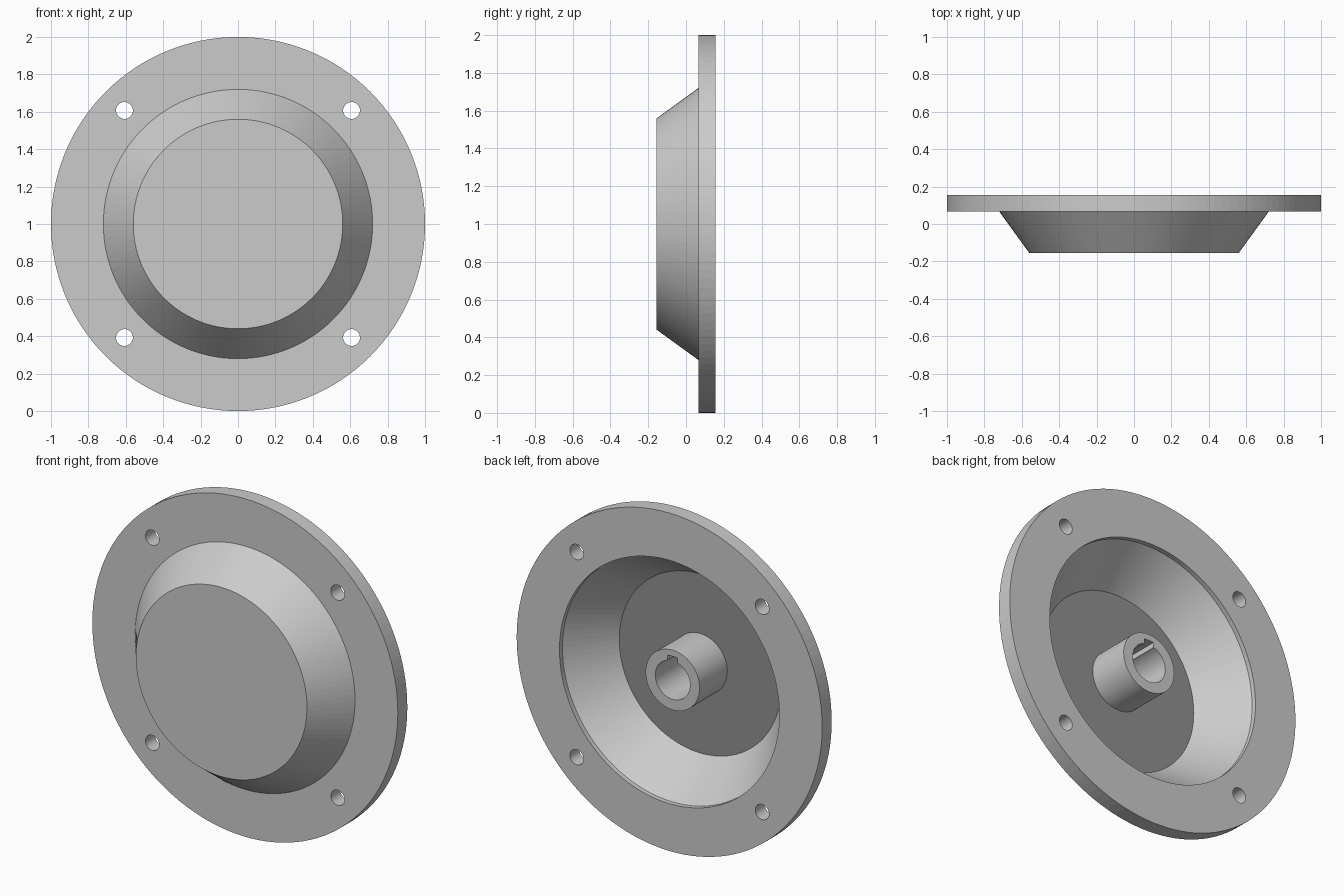
import bpy, bmesh, math
from mathutils import Matrix

if "Cube" in bpy.data.objects:
    bpy.data.objects.remove(bpy.data.objects["Cube"])

SEG = 128
CZ = 1.0          # height of the disc axis
FLOOR_Y = -0.133  # inner face of the dish bottom


def lathe(name, profile, x=0.0, z=CZ, seg=SEG):
    """Spin (radius, y) points about the y axis; both ends are capped."""
    bm = bmesh.new()
    rings = []
    for r, y in profile:
        rings.append([bm.verts.new((x + r * math.cos(2 * math.pi * i / seg), y,
                                    z + r * math.sin(2 * math.pi * i / seg)))
                      for i in range(seg)])
    for a, b in zip(rings, rings[1:]):
        for i in range(seg):
            j = (i + 1) % seg
            bm.faces.new((a[i], a[j], b[j], b[i]))
    bm.faces.new(rings[0])
    bm.faces.new(rings[-1])
    bmesh.ops.recalc_face_normals(bm, faces=bm.faces[:])
    return to_object(name, bm)


def to_object(name, bm):
    mesh = bpy.data.meshes.new(name)
    bm.to_mesh(mesh)
    bm.free()
    obj = bpy.data.objects.new(name, mesh)
    bpy.context.collection.objects.link(obj)
    return obj


def cut(target, cutter):
    cutter.hide_render = True
    mod = target.modifiers.new("cut", 'BOOLEAN')
    mod.operation = 'DIFFERENCE'
    mod.solver = 'EXACT'
    mod.object = cutter
    bpy.context.view_layer.objects.active = target
    bpy.ops.object.modifier_apply(modifier=mod.name)
    bpy.data.objects.remove(cutter)


def material(name, grey):
    m = bpy.data.materials.new(name)
    m.diffuse_color = (grey, grey, grey, 1)
    m.use_nodes = True
    m.node_tree.nodes["Principled BSDF"].inputs["Base Color"].default_value = m.diffuse_color
    return m


# Dished cover: flat front, sloping wall, mounting flange, hollow back
cover = lathe("flanged_cover", [
    (0.56, -0.155), (0.72, 0.066), (1.0, 0.066), (1.0, 0.155),
    (0.72, 0.155), (0.72, 0.127), (0.53, FLOOR_Y)])

# Four bolt holes through the flange
for sx in (-1, 1):
    for sz in (-1, 1):
        cut(cover, lathe("bolt_hole", [(0.045, 0.0), (0.045, 0.3)],
                         sx * 0.607, CZ + sz * 0.607, 32))

# Darker inner floor
cover.data.materials.append(None)
cover.data.materials.append(material("floor_grey", 0.28))
for p in cover.data.polygons:
    if abs(p.center.y - FLOOR_Y) < 0.002 and p.normal.y > 0.9:
        p.material_index = 1

# Central hub with bore and keyway
hub = lathe("hub", [(0.177, FLOOR_Y - 0.006), (0.177, 0.125)], seg=96)
cut(hub, lathe("bore", [(0.114, -0.3), (0.114, 0.3)], seg=64))
bm = bmesh.new()
bmesh.ops.create_cube(bm, size=1.0, matrix=Matrix.Translation((0, 0, CZ + 0.09))
                      @ Matrix.Diagonal((0.065, 0.6, 0.1, 1)))
cut(hub, to_object("keyway", bm))
hub.data.materials.clear()
hub.data.materials.append(material("hub_grey", 0.6))
for p in hub.data.polygons:
    p.material_index = 0
